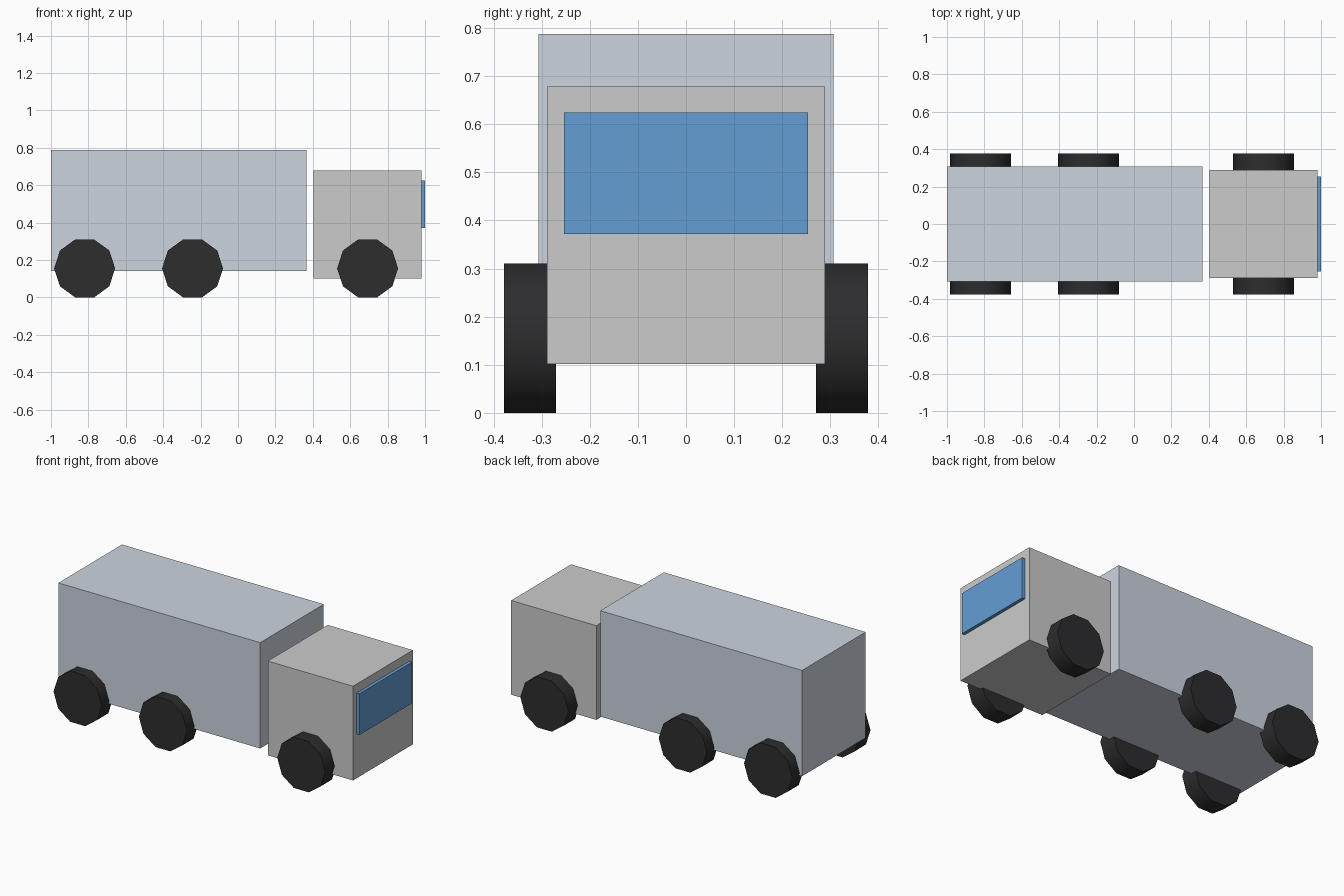
import bpy
from math import pi
from mathutils import Matrix

if "Cube" in bpy.data.objects:
    bpy.data.objects.remove(bpy.data.objects["Cube"])


def material(name, rgb):
    mat = bpy.data.materials.new(name)
    mat.diffuse_color = (*rgb, 1)
    mat.use_nodes = True
    mat.node_tree.nodes["Principled BSDF"].inputs["Base Color"].default_value = mat.diffuse_color
    return mat


def box(name, x, y, z, mat=None):
    """Box from (min, max) ranges per axis."""
    lo, hi = zip(x, y, z)
    bpy.ops.mesh.primitive_cube_add(size=1)
    ob = bpy.context.object
    ob.name = name
    size = [b - a for a, b in zip(lo, hi)]
    centre = [(a + b) / 2 for a, b in zip(lo, hi)]
    ob.data.transform(Matrix.Diagonal((*size, 1)))
    ob.location = centre
    if mat:
        ob.data.materials.append(mat)
    return ob


def wheel(name, x, y, mat):
    """Ten-sided wheel resting on a flat facet, axle along y."""
    bpy.ops.mesh.primitive_cylinder_add(vertices=10, radius=0.163, depth=0.108)
    ob = bpy.context.object
    ob.name = name
    ob.data.transform(Matrix.Rotation(pi / 2, 4, 'X') @ Matrix.Rotation(pi / 2, 4, 'Z'))
    ob.location = (x, y, 0.155)
    ob.data.materials.append(mat)
    bpy.ops.object.shade_smooth_by_angle(angle=pi / 4)
    return ob


body_grey = material("cargo_grey", (0.61, 0.66, 0.74))
glass_blue = material("glass_blue", (0.13, 0.34, 0.66))
tyre_black = material("tyre_black", (0.026, 0.026, 0.028))

# Body
box("cargo_box", (-1.0, 0.365), (-0.307, 0.307), (0.14, 0.787), body_grey)
box("cab", (0.404, 0.98), (-0.289, 0.289), (0.102, 0.678))
box("windscreen", (0.964, 1.0), (-0.253, 0.253), (0.372, 0.624), glass_blue)

# Wheels
for axle, x in (("rear", -0.82), ("middle", -0.243), ("front", 0.693)):
    for side, sign in (("right", -1), ("left", 1)):
        wheel(f"{axle}_{side}_wheel", x, sign * 0.324, tyre_black)
